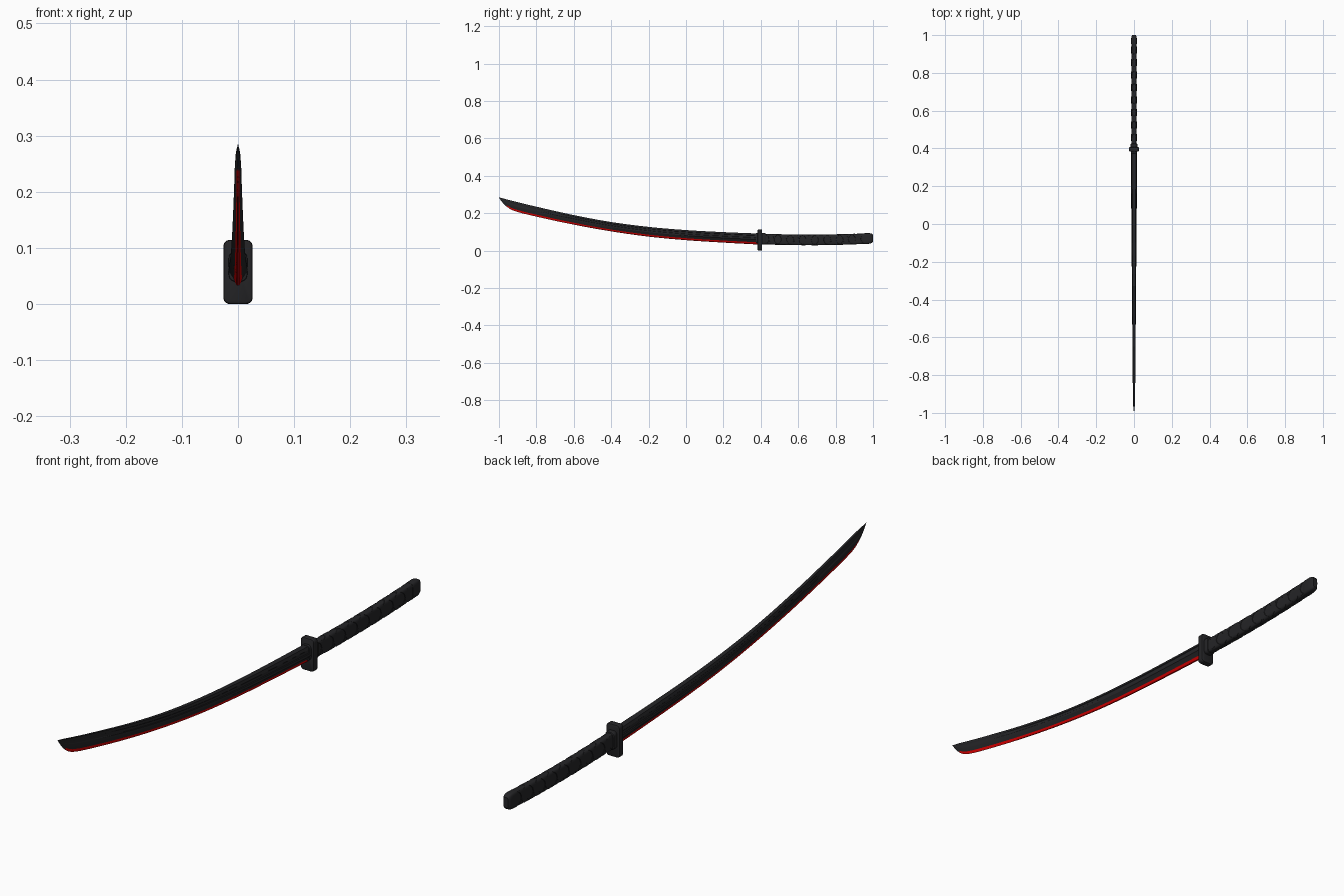
import bpy, bmesh, math

if "Cube" in bpy.data.objects:
    bpy.data.objects.remove(bpy.data.objects["Cube"])

def material(name, rgb):
    m = bpy.data.materials.new(name)
    m.diffuse_color = (*rgb, 1)
    m.use_nodes = True
    m.node_tree.nodes["Principled BSDF"].inputs["Base Color"].default_value = m.diffuse_color
    return m

BLACK = material("black", (0.018, 0.018, 0.02))
RED = material("red", (0.7, 0.0, 0.0))

def curve(points, y):
    """Smooth (Catmull-Rom style) interpolation of z over y."""
    n = len(points)
    slope = lambda i: ((points[min(i + 1, n - 1)][1] - points[max(i - 1, 0)][1]) /
                       (points[min(i + 1, n - 1)][0] - points[max(i - 1, 0)][0]))
    i = max(k for k in range(n - 1) if k == 0 or points[k][0] <= y)
    (a, p), (b, q) = points[i], points[i + 1]
    h = b - a
    t = (y - a) / h
    return (p * (2*t**3 - 3*t**2 + 1) + q * (3*t**2 - 2*t**3)
            + h * slope(i) * (t**3 - 2*t**2 + t) + h * slope(i + 1) * (t**3 - t**2))

def loft(name, rings, red=None, angle=30):
    """Skin closed rings of equal length; red(ring, side) picks the red faces."""
    bm = bmesh.new()
    vs = [[bm.verts.new(p) for p in r] for r in rings]
    n = len(vs[0])
    for i in range(len(vs) - 1):
        for j in range(n):
            f = bm.faces.new((vs[i][j], vs[i][(j+1) % n], vs[i+1][(j+1) % n], vs[i+1][j]))
            f.material_index = int(bool(red and red(i, j)))
    bm.faces.new(vs[0])
    bm.faces.new(vs[-1])
    bmesh.ops.recalc_face_normals(bm, faces=bm.faces)
    me = bpy.data.meshes.new(name)
    bm.to_mesh(me)
    bm.free()
    ob = bpy.data.objects.new(name, me)
    bpy.context.collection.objects.link(ob)
    me.materials.append(BLACK)
    me.materials.append(RED)
    bpy.ops.object.select_all(action='DESELECT')
    ob.select_set(True)
    bpy.context.view_layer.objects.active = ob
    bpy.ops.object.shade_smooth_by_angle(angle=math.radians(angle))
    return ob

def oval(a, hw, hh, power=0.5):
    """Point on a rounded rectangle."""
    c, s = math.cos(a), math.sin(a)
    return (hw * math.copysign(abs(c)**power, c), hh * math.copysign(abs(s)**power, s))

# Blade: curved spine and edge, red sharpened bevel, shallow groove on each side
spine = [(-1, .285), (-.9, .259), (-.8, .235), (-.6, .19), (-.4, .153),
         (-.2, .127), (0, .11), (.2, .099), (.4, .091)]
edge = [(-1, .283), (-.985, .262), (-.96, .236), (-.92, .213), (-.8, .182), (-.6, .139),
        (-.4, .103), (-.2, .075), (0, .056), (.2, .043), (.4, .032)]
half = [(0, 0), (.03, .2), (.2, .42), (.45, 1), (.6, .95), (.63, .8), (.8, .72), (.83, .82), (1, .6)]
stations = [-1, -.993, -.985, -.973, -.96, -.94, -.92] + [-.88 + 1.28 * k / 32 for k in range(33)]
rings = []
for y in stations:
    top, low = curve(spine, y), curve(edge, y)
    w = max(.0005, min(.0172 + (y - .39) * .0086, (y + 1) * .12))
    right = [(w * x, y, low + (top - low) * f) for f, x in half]
    left = [(-x, yy, z) for x, yy, z in reversed(right[1:])]
    rings.append(right + left)
last = len(rings[0]) - 1
loft("blade", rings, red=lambda i, j: i >= 4 and j in (0, 1, last - 1, last))

# Guard: rounded rectangular plate with softened rims, and a washer on each side
def plate(name, y0, y1, hw, hh, zc, r, bevel):
    outline = []
    for q, (sx, sz) in enumerate([(1, 1), (-1, 1), (-1, -1), (1, -1)]):
        for k in range(7):
            a = math.pi / 2 * (q + k / 6)
            outline.append((sx * (hw - r), sz * (hh - r), math.cos(a), math.sin(a)))
    steps = [(y0, bevel), (y0 + bevel * .4, bevel * .3), (y0 + bevel, 0),
             (y1 - bevel, 0), (y1 - bevel * .4, bevel * .3), (y1, bevel)]
    return loft(name, [[(x + (r - d) * c, y, zc + z + (r - d) * s) for x, z, c, s in outline]
                       for y, d in steps])

plate("guard", .383, .407, .026, .057, .057, .011, .004)
plate("front_washer", .374, .385, .0165, .027, .067, .012, .002)
plate("handle_collar", .405, .425, .0175, .031, .063, .012, .003)

# Handle: gently curved core with a rounded end
handle_mid = [(.4, .0625), (.55, .0585), (.7, .0575), (.85, .06), (1, .066)]
def handle_ring(y, hw, hh, n=40):
    zc = curve(handle_mid, y)
    pts = [oval(2 * math.pi * k / n, hw, hh) for k in range(n)]
    return [(x, y, zc + z) for x, z in pts]

loft("handle_core", [handle_ring(.41 + .56 * k / 20, .0135, .028) for k in range(21)])
cap = [(.95, .0142, .0285), (.953, .0148, .029), (.978, .0148, .0285), (.988, .0144, .027),
       (.995, .0125, .024), (1, .009, .018)]
loft("pommel_cap", [handle_ring(*c) for c in cap])

# Handle wrap: flat crossing straps that leave diamonds on both faces
START, END, TURN, WIDE = .425, .953, .132, .03
def strap(name, direction, phase, lift):
    rings, steps = [], 160
    for k in range(steps + 1):
        y = START + WIDE / 2 + (END - START - WIDE) * k / steps
        # even travel up and down each face
        a = direction * (2 * math.pi * (y - START) / TURN + phase) + math.pi / 2
        ring = []
        for dy, out in ((-.5, -.001), (-.44, lift), (.44, lift), (.5, -.001)):
            yy = y + dy * WIDE
            x, z = oval(a, .0135 + out, .028 + out * .6)
            ring.append((x, yy, z + curve(handle_mid, yy)))
        rings.append(ring)
    loft(name, rings)

for n, phase in enumerate((0, math.pi)):
    strap(f"wrap_right_{n + 1}", 1, phase, .0009)
    strap(f"wrap_left_{n + 1}", -1, phase, .0013)
